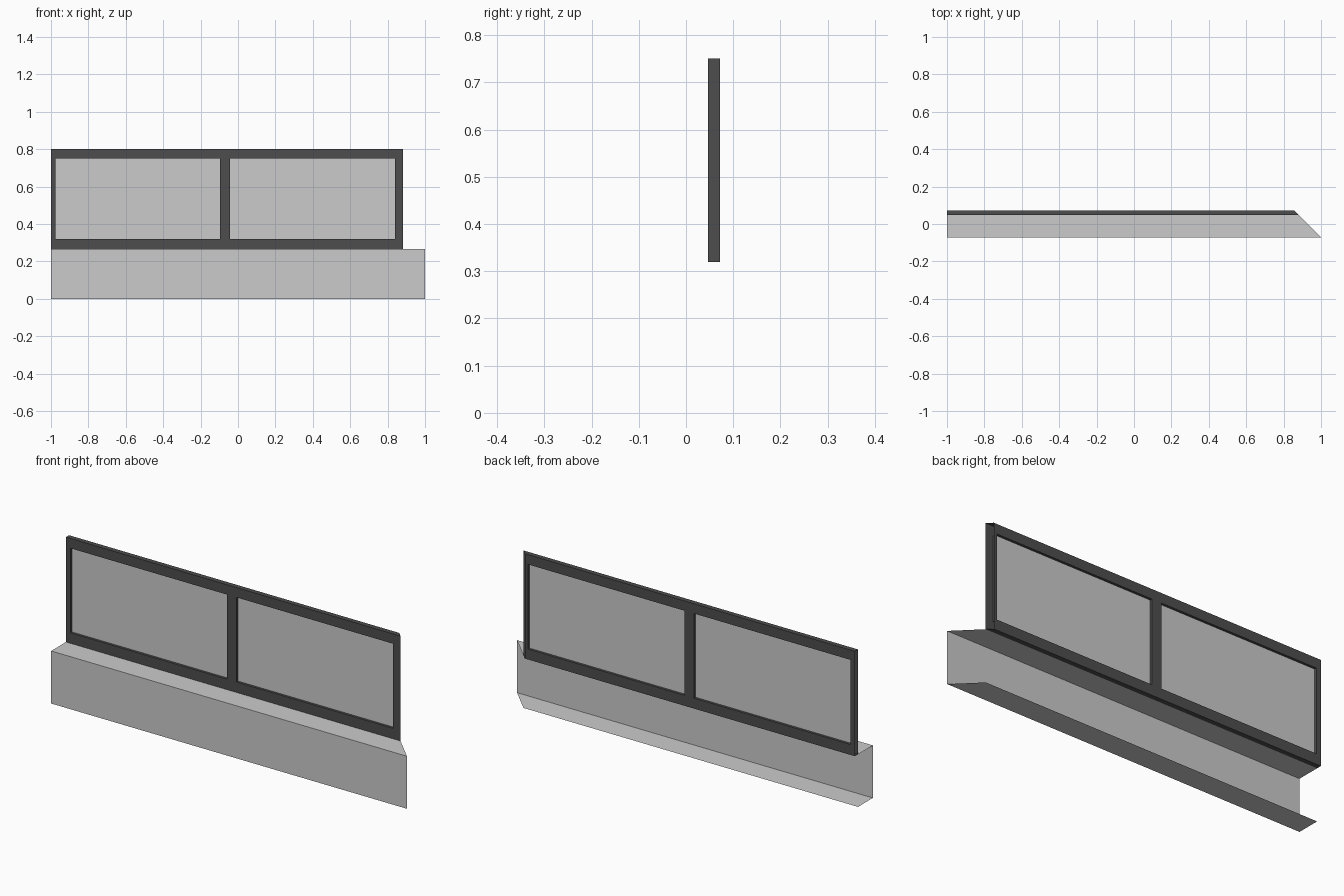
import bpy

if "Cube" in bpy.data.objects:
    bpy.data.objects.remove(bpy.data.objects["Cube"])

YF, Y0, Y1 = -0.072, 0.047, 0.072        # wall face, frame front, frame back
Z_SILL, Z_TOP = 0.267, 0.80
Z_LO, Z_HI = 0.32, 0.75                  # window opening heights
OPENINGS = [(-0.975, -0.096), (-0.042, 0.839)]
Y_GLASS = (Y0 + Y1) / 2


def material(name, value):
    m = bpy.data.materials.new(name)
    m.diffuse_color = (value, value, value, 1)
    m.use_nodes = True
    m.node_tree.nodes["Principled BSDF"].inputs["Base Color"].default_value = m.diffuse_color
    return m


def mitre(y):
    """Right end follows a 45 degree corner cut."""
    return 1 - (y - YF)


def build(name, quads, mat):
    verts = [v for q in quads for v in q]
    faces = [tuple(range(i * 4, i * 4 + 4)) for i in range(len(quads))]
    me = bpy.data.meshes.new(name)
    me.from_pydata(verts, [], faces)
    me.materials.append(mat)
    ob = bpy.data.objects.new(name, me)
    bpy.context.collection.objects.link(ob)
    return ob


def upright(x0, x1, z0, z1, y, back=False):
    q = [(x0, y, z0), (x1, y, z0), (x1, y, z1), (x0, y, z1)]
    return q[::-1] if back else q


def level(x0, xa, xb, ya, yb, z, down=False):
    q = [(x0, ya, z), (xa, ya, z), (xb, yb, z), (x0, yb, z)]
    return q[::-1] if down else q


light = material("light_grey", 0.60)
dark = material("dark_grey", 0.075)

# low wall: open-backed panel with ledge and base strips
build("wall_panel", [upright(-1, 1, 0, Z_SILL, YF)], light)
build("wall_ledge", [level(-1, 1, mitre(Y0), YF, Y0, Z_SILL)], light)
build("wall_base", [level(-1, 1, mitre(Y0), YF, Y0, 0, True)], light)

# window frame: front and back faces around the openings
quads = []
for y, back in ((Y0, False), (Y1, True)):
    end = mitre(y)
    quads.append(upright(-1, end, Z_SILL, Z_LO, y, back))
    quads.append(upright(-1, end, Z_HI, Z_TOP, y, back))
    posts = [-1] + [x for o in OPENINGS for x in o] + [end]
    for a, b in zip(posts[::2], posts[1::2]):
        quads.append(upright(a, b, Z_LO, Z_HI, y, back))
# outer top and bottom (ends stay open to join the next segment)
quads.append(level(-1, mitre(Y0), mitre(Y1), Y0, Y1, Z_TOP))
quads.append(level(-1, mitre(Y0), mitre(Y1), Y0, Y1, Z_SILL, True))
# reveals inside each opening
for a, b in OPENINGS:
    quads.append(level(a, b, b, Y0, Y1, Z_LO))
    quads.append(level(a, b, b, Y0, Y1, Z_HI, True))
    left = [(a, Y0, Z_LO), (a, Y1, Z_LO), (a, Y1, Z_HI), (a, Y0, Z_HI)]
    quads.append(left)
    quads.append([(b, y, z) for _, y, z in left[::-1]])
build("window_frame", quads, dark)

# panes
for i, (a, b) in enumerate(OPENINGS):
    build(f"window_pane_{i + 1}", [upright(a, b, Z_LO, Z_HI, Y_GLASS)], light)
